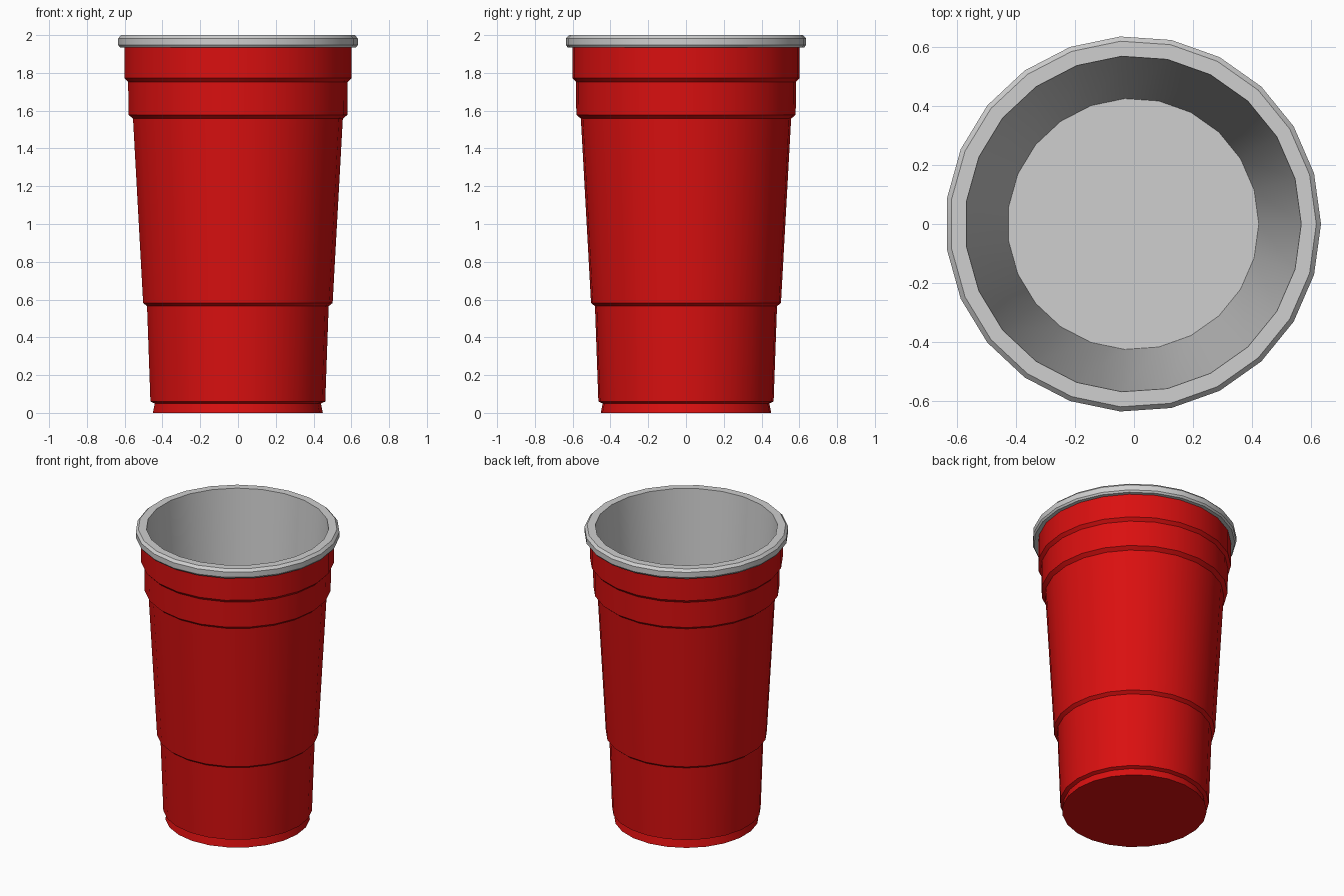
import bpy, bmesh, math

cube = bpy.data.objects.get("Cube")
if cube:
    bpy.data.objects.remove(cube, do_unlink=True)

SIDES = 23
SHIFT = -0.003  # an odd side count needs a small shift to centre the bounds


def material(name, rgb):
    m = bpy.data.materials.new(name)
    m.use_nodes = True
    m.diffuse_color = (*rgb, 1)
    bsdf = m.node_tree.nodes["Principled BSDF"]
    bsdf.inputs["Base Color"].default_value = (*rgb, 1)
    bsdf.inputs["Roughness"].default_value = 0.5
    return m


def lathe(name, profile, mat, cap_first=False, cap_last=False):
    """Revolve (radius, z) points around the z axis."""
    bm = bmesh.new()
    rings = []
    for r, z in profile:
        angles = [2 * math.pi * k / SIDES for k in range(SIDES)]
        rings.append([bm.verts.new((r * math.cos(a) + SHIFT, r * math.sin(a), z))
                      for a in angles])
    for low, high in zip(rings, rings[1:]):
        for k in range(SIDES):
            n = (k + 1) % SIDES
            bm.faces.new((low[k], low[n], high[n], high[k]))
    if cap_first:
        bm.faces.new(rings[0][::-1])
    if cap_last:
        bm.faces.new(rings[-1])
    mesh = bpy.data.meshes.new(name)
    bm.to_mesh(mesh)
    bm.free()
    mesh.materials.append(mat)
    obj = bpy.data.objects.new(name, mesh)
    bpy.context.collection.objects.link(obj)
    bpy.ops.object.select_all(action='DESELECT')
    obj.select_set(True)
    bpy.context.view_layer.objects.active = obj
    bpy.ops.object.shade_smooth_by_angle(angle=math.radians(25))
    return obj


red = material("red_plastic", (0.70, 0.005, 0.005))
grey = material("light_grey_plastic", (0.62, 0.62, 0.62))

# Outer wall: foot, then stepped tapering bands, closed underneath
lathe("cup_outer_wall", [
    (0.452, 0.0), (0.442, 0.050), (0.465, 0.060),
    (0.483, 0.565), (0.504, 0.582),
    (0.558, 1.558), (0.582, 1.578),
    (0.584, 1.752), (0.603, 1.772),
    (0.603, 1.935),
], red, cap_first=True)

# Rolled rim running over into the inner wall and floor
lathe("rim_and_lining", [
    (0.603, 1.935), (0.628, 1.935), (0.637, 1.947),
    (0.637, 1.983), (0.621, 2.0), (0.570, 2.0),
    (0.426, 0.05),
], grey, cap_last=True)
